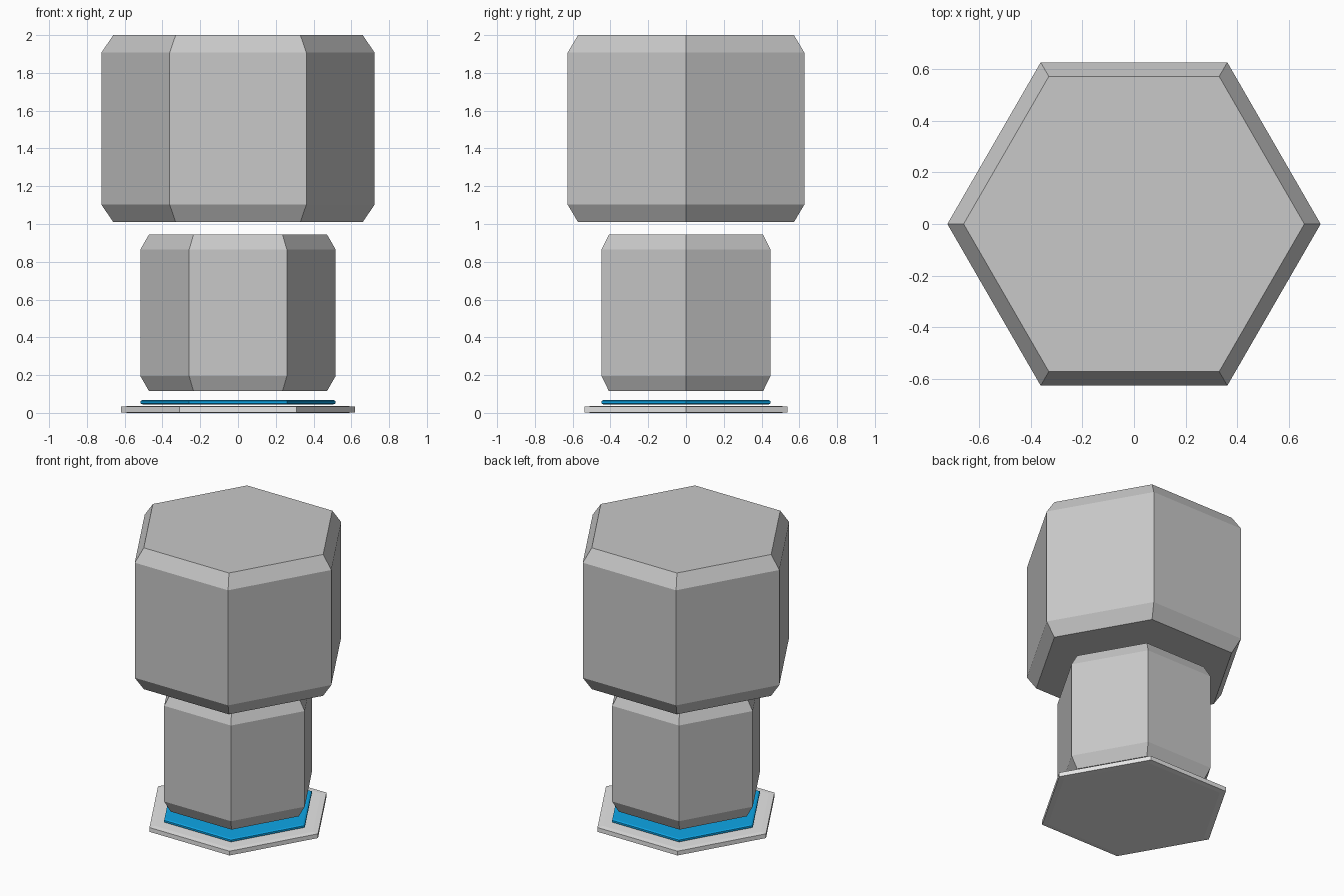
import bpy, bmesh, math

cube = bpy.data.objects.get("Cube")
if cube:
    bpy.data.objects.remove(cube, do_unlink=True)


def material(name, rgb):
    m = bpy.data.materials.new(name)
    m.use_nodes = True
    m.diffuse_color = (*rgb, 1)
    m.node_tree.nodes["Principled BSDF"].inputs["Base Color"].default_value = (*rgb, 1)
    return m


grey = material("grey", (0.58, 0.58, 0.58))
pale_grey = material("pale grey", (0.80, 0.80, 0.80))
blue = material("blue", (0.004, 0.38, 0.80))


def hex_block(name, radius, z0, z1, inset, drop, mat):
    """Hexagonal prism, corners on the x axis, chamfered top and bottom."""
    bm = bmesh.new()
    profile = [(radius - inset, z0), (radius, z0 + drop),
               (radius, z1 - drop), (radius - inset, z1)]
    rings = [[bm.verts.new((r * math.cos(i * math.pi / 3),
                            r * math.sin(i * math.pi / 3), z)) for i in range(6)]
             for r, z in profile]
    for low, high in zip(rings, rings[1:]):
        for i in range(6):
            j = (i + 1) % 6
            bm.faces.new((low[i], low[j], high[j], high[i]))
    bm.faces.new(rings[0][::-1])
    bm.faces.new(rings[-1])
    mesh = bpy.data.meshes.new(name)
    bm.to_mesh(mesh)
    bm.free()
    mesh.materials.append(mat)
    obj = bpy.data.objects.new(name, mesh)
    bpy.context.collection.objects.link(obj)
    return obj


# Thin plates at the foot
hex_block("base_plate", 0.62, 0.0, 0.036, 0.04, 0.003, pale_grey)
hex_block("blue_ring_plate", 0.517, 0.045, 0.068, 0.012, 0.005, blue)

# Floating stacked blocks
hex_block("lower_block", 0.517, 0.115, 0.945, 0.046, 0.08, grey)
hex_block("upper_block", 0.723, 1.01, 2.0, 0.063, 0.092, grey)
